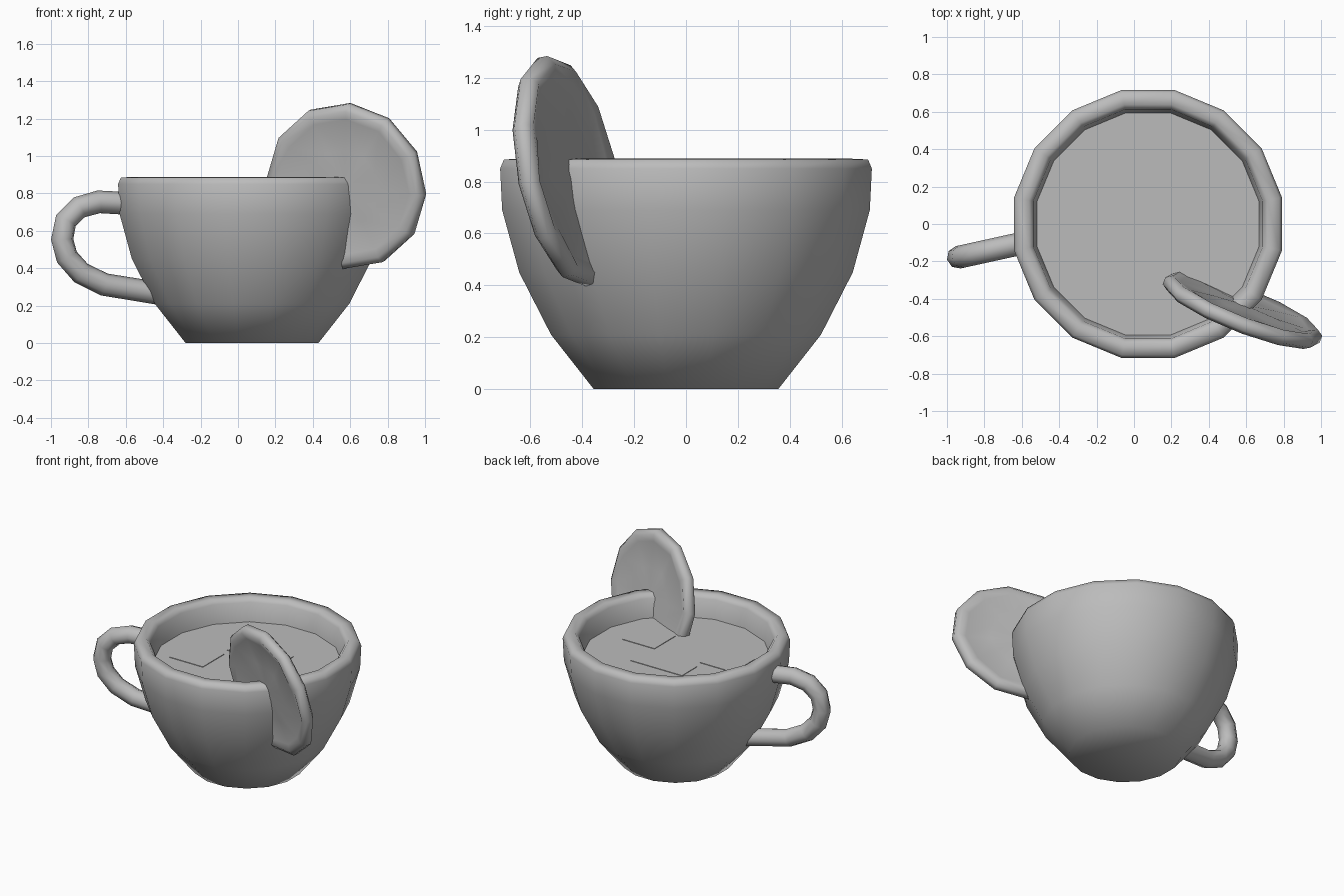
import bpy, bmesh, math
from mathutils import Vector, Matrix

if "Cube" in bpy.data.objects:
    bpy.data.objects.remove(bpy.data.objects["Cube"], do_unlink=True)

GREY = (0.5, 0.5, 0.5, 1)
grey = bpy.data.materials.new("plain grey")
grey.use_nodes = True
grey.diffuse_color = GREY
grey.node_tree.nodes["Principled BSDF"].inputs["Base Color"].default_value = GREY

CUP_X = 0.075


def add_object(name, bm, smooth=True):
    bmesh.ops.recalc_face_normals(bm, faces=bm.faces)
    for face in bm.faces:
        face.smooth = smooth
    mesh = bpy.data.meshes.new(name)
    bm.to_mesh(mesh)
    bm.free()
    mesh.materials.append(grey)
    obj = bpy.data.objects.new(name, mesh)
    bpy.context.collection.objects.link(obj)
    return obj


def lathe(profile, sides, phase, offset=lambda ring, side: 0):
    """Spin (radius, height) rings around z; radius 0 makes a pole."""
    bm = bmesh.new()
    rings = []
    for i, (r, z) in enumerate(profile):
        ring = []
        for k in range(sides if r else 1):
            a = phase + math.tau * k / sides
            ring.append(bm.verts.new((r * math.cos(a), r * math.sin(a), z + offset(i, k))))
        rings.append(ring)
    for low, high in zip(rings, rings[1:]):
        for k in range(sides):
            n = (k + 1) % sides
            corners = [low[k % len(low)], low[n % len(low)],
                       high[n % len(high)], high[k % len(high)]]
            bm.faces.new(list(dict.fromkeys(corners)))
    return bm


# Cup: outer bowl, rounded rim and inner wall
half_step = math.pi / 16
cup = add_object("cup", lathe(
    [(0, 0), (0.362, 0), (0.53, 0.21), (0.655, 0.45), (0.722, 0.69), (0.73, 0.85),
     (0.715, 0.885), (0.65, 0.888), (0.625, 0.86), (0.605, 0.72), (0.56, 0.5),
     (0.4, 0.2), (0, 0.1)], 16, half_step))
cup.location.x = CUP_X

# Drink surface
drink = add_object("drink", lathe([(0, 0.73), (0.606, 0.73)], 16, half_step), smooth=False)
for poly in drink.data.polygons:
    if poly.normal.z < 0:
        drink.data.flip_normals()
        break
drink.location.x = CUP_X

# Ice floating flush with the drink
for i, (x, y, w, d) in enumerate([(0.073, 0.147, 0.405, 0.165),
                                  (-0.24, -0.118, 0.26, 0.235),
                                  (0.375, -0.122, 0.25, 0.235)]):
    bm = bmesh.new()
    bmesh.ops.create_cube(bm, size=1)
    bmesh.ops.scale(bm, vec=(w, d, 0.008), verts=bm.verts)
    ice = add_object(f"ice_{i + 1}", bm, smooth=False)
    ice.location = (x, y, 0.73)

# Handle: round tube along a loop
path = [(-0.56, 0.745), (-0.745, 0.755), (-0.85, 0.725), (-0.92, 0.655), (-0.94, 0.555),
        (-0.915, 0.46), (-0.84, 0.375), (-0.715, 0.313), (-0.39, 0.26)]
curve = bpy.data.curves.new("handle", "CURVE")
curve.dimensions = "3D"
curve.bevel_depth = 0.061
curve.bevel_resolution = 2
curve.use_fill_caps = True
spline = curve.splines.new("POLY")
spline.points.add(len(path) - 1)
for point, (x, z) in zip(spline.points, path):
    point.co = (x, -0.11 + 0.22 * (x + 0.63), z, 1)
curve.materials.append(grey)
handle = bpy.data.objects.new("handle", curve)
bpy.context.collection.objects.link(handle)
bpy.ops.object.select_all(action="DESELECT")
handle.select_set(True)
bpy.context.view_layer.objects.active = handle
bpy.ops.object.convert(target="MESH")
bpy.ops.object.shade_smooth()

# Citrus slice: rounded rind, shallow faces creased into six wedges
half = [(0, 0.03), (0.2, 0.026), (0.37, 0.026), (0.415, 0.044), (0.45, 0.02)]
rings = half + [(r, -h) for r, h in reversed(half)]


def crease(ring, side):
    if ring in (1, 2) and side % 2:
        return 0.012
    if ring in (7, 8) and side % 2:
        return -0.012
    return 0


slice_obj = add_object("citrus_slice", lathe(rings, 12, math.radians(-6), crease))
normal = Vector((0.395, 1, 0.2)).normalized()
across = Vector((1, -0.395, 0)).normalized()
up = across.cross(normal)
turn = Matrix((across, up, -normal)).transposed()
if turn.determinant() < 0:
    turn = Matrix((across, up, normal)).transposed()
slice_obj.matrix_world = Matrix.Translation((0.58, -0.46, 0.84)) @ turn.to_4x4()
